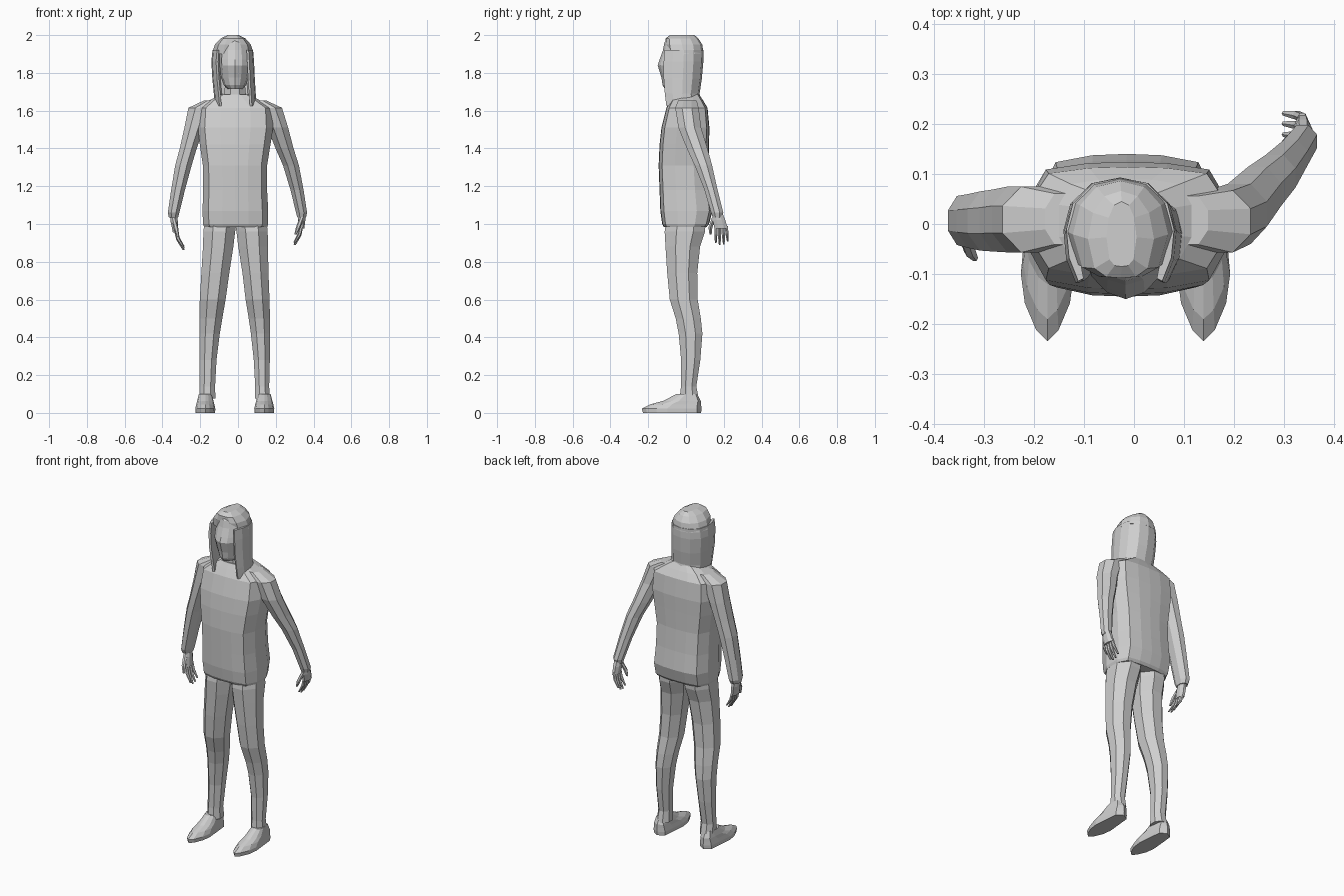
import bpy, bmesh, math
from mathutils import Vector

grey = bpy.data.materials.new("light_grey")
grey.diffuse_color = (0.62, 0.62, 0.62, 1)


def loft(name, rings):
    """Skin a list of equal-length point rings and cap both ends."""
    bm = bmesh.new()
    loops = [[bm.verts.new(p) for p in ring] for ring in rings]
    n = len(loops[0])
    for a, b in zip(loops, loops[1:]):
        for i in range(n):
            j = (i + 1) % n
            bm.faces.new((a[i], a[j], b[j], b[i]))
    bm.faces.new(loops[0][::-1])
    bm.faces.new(loops[-1])
    bmesh.ops.recalc_face_normals(bm, faces=bm.faces)
    mesh = bpy.data.meshes.new(name)
    bm.to_mesh(mesh)
    bm.free()
    mesh.materials.append(grey)
    obj = bpy.data.objects.new(name, mesh)
    bpy.context.collection.objects.link(obj)
    return obj


def mirrored(half):
    """Close a half outline; points on x = 0 are shared."""
    return half + [(-x, y) for x, y in reversed(half) if abs(x) > 1e-6]


def ngon(n, turn=0.0):
    return [(math.cos(2 * math.pi * (i + turn) / n), math.sin(2 * math.pi * (i + turn) / n))
            for i in range(n)]


def stack(name, shape, rows):
    """Rows are z, left x, right x, front y, back y."""
    rings = []
    for z, x0, x1, y0, y1 in rows:
        cx, cy, rx, ry = (x0 + x1) / 2, (y0 + y1) / 2, (x1 - x0) / 2, (y1 - y0) / 2
        rings.append([(cx + rx * x, cy + ry * y, z) for x, y in shape])
    return loft(name, rings)


# Sweater body, from hem to collar
body_shape = mirrored([(0, -1), (.4, -.98), (.82, -.86), (1, -.35),
                       (1, .4), (.82, .88), (.4, .98), (0, 1)])
stack("sweater", body_shape, [
    (0.985, -.180, .155, -.118, .110),
    (1.000, -.185, .160, -.126, .122),
    (1.070, -.188, .160, -.136, .140),
    (1.180, -.184, .154, -.140, .128),
    (1.310, -.186, .154, -.145, .120),
    (1.420, -.202, .172, -.140, .122),
    (1.510, -.212, .186, -.130, .124),
    (1.615, -.205, .180, -.104, .114),
    (1.655, -.150, .115, -.082, .090),
    (1.685, -.092, .060, -.065, .070)])

# Sleeves: one hangs straight, the other swings back
oct8 = ngon(8, .5)
stack("sleeve_left", oct8, [
    (1.655, -.180, -.110, -.045, .065),
    (1.615, -.268, -.130, -.062, .080),
    (1.510, -.288, -.175, -.062, .080),
    (1.400, -.312, -.215, -.060, .074),
    (1.310, -.336, -.242, -.058, .070),
    (1.180, -.357, -.278, -.052, .064),
    (1.060, -.374, -.308, -.046, .060),
    (1.035, -.368, -.315, -.034, .046)])
stack("sleeve_right", oct8, [
    (1.655, .080, .150, -.045, .060),
    (1.615, .105, .238, -.062, .072),
    (1.510, .150, .270, -.045, .085),
    (1.400, .195, .298, .000, .118),
    (1.310, .235, .326, .042, .142),
    (1.180, .275, .350, .095, .170),
    (1.060, .305, .368, .130, .200),
    (1.035, .312, .362, .140, .192)])


# Hands: palm, four fingers and a thumb
def tube(name, path, r):
    rings = []
    for i, (p, s) in enumerate(zip(path, (1, 1, .55))):
        rings.append([(p[0] + r * s * x, p[1] + r * s * y, p[2]) for x, y in ngon(6)])
    return loft(name, rings)


def hand(side, wrist, knuckle, tip, thumb):
    rows = []
    for t, rx, ry in ((0, .020, .030), (.4, .021, .036), (1, .016, .038)):
        c = Vector(wrist).lerp(Vector(knuckle), t)
        rows.append((c.z, c.x - rx, c.x + rx, c.y - ry, c.y + ry))
    stack("palm_" + side, oct8, rows)
    for i, (off, drop) in enumerate(((-.028, .012), (-.010, 0), (.009, .004), (.027, .02))):
        a = Vector(knuckle) + Vector((0, off, .015))
        c = Vector(tip) + Vector((0, off * 1.15, drop))
        b = a.lerp(c, .5) + Vector((-.008 if side == "left" else .008, 0, 0))
        tube(f"finger_{side}_{i + 1}", [a, b, c], .0095)
    base = Vector(wrist) + Vector((0, -.02, -.015))
    end = Vector(thumb)
    tube("thumb_" + side, [base, base.lerp(end, .6) + Vector((0, -.008, 0)), end], .012)


hand("left", (-.342, .005, 1.05), (-.330, -.002, .955), (-.288, -.012, .862), (-.318, -.068, .935))
hand("right", (.338, .168, 1.05), (.336, .186, .975), (.300, .190, .888), (.305, .130, .945))

# Trouser legs
stack("trouser_left", oct8, [
    (1.020, -.184, .000, -.112, .112),
    (0.960, -.190, -.008, -.122, .110),
    (0.880, -.192, -.018, -.116, .082),
    (0.740, -.200, -.040, -.106, .066),
    (0.600, -.208, -.060, -.092, .068),
    (0.500, -.209, -.078, -.060, .084),
    (0.420, -.209, -.092, -.044, .092),
    (0.280, -.207, -.110, -.030, .080),
    (0.140, -.206, -.118, -.030, .058),
    (0.075, -.208, -.116, -.038, .072)])
stack("trouser_right", oct8, [
    (1.020, -.025, .158, -.112, .112),
    (0.960, -.015, .164, -.122, .110),
    (0.880, -.005, .165, -.116, .082),
    (0.740, .018, .167, -.106, .066),
    (0.600, .035, .172, -.092, .068),
    (0.500, .052, .174, -.060, .084),
    (0.420, .064, .174, -.044, .092),
    (0.280, .080, .172, -.030, .080),
    (0.140, .088, .168, -.030, .058),
    (0.075, .086, .172, -.038, .072)])

# Shoes with pointed toes
shoe_shape = mirrored([(0, -1), (.42, -.86), (.85, -.52), (1, -.15), (.85, .4), (.72, .85), (0, 1)])
for side, cx in (("left", -.173), ("right", .139)):
    stack("shoe_" + side, shoe_shape, [
        (z, cx - w, cx + w, front, back) for z, w, front, back in (
            (0, .052, -.228, .080), (.022, .053, -.234, .082),
            (.045, .048, -.190, .080), (.064, .043, -.120, .078), (.100, .034, -.050, .060))])

# Neck and face
face_shape = mirrored([(0, -1), (.45, -.88), (.85, -.58), (1, 0), (.8, .7), (0, 1)])
stack("neck", oct8, [(1.60, -.085, .055, -.065, .06), (1.75, -.072, .040, -.062, .06)])
stack("head", face_shape, [
    (1.715, -.055, .022, -.112, .02),
    (1.735, -.075, .042, -.124, .05),
    (1.775, -.090, .056, -.130, .06),
    (1.840, -.098, .065, -.150, .07),
    (1.870, -.099, .066, -.140, .07),
    (1.920, -.096, .063, -.122, .06),
    (1.960, -.080, .047, -.114, .04),
    (1.985, -.050, .018, -.098, .02)])

# Long hair: an open-fronted shell with a rounded crown
hair_shape = mirrored([(0, 1), (.5, .9), (.88, .5), (1, 0), (.95, -.55), (.78, -1),
                       (.68, -.95), (.78, -.4), (.80, 0), (.62, .5), (0, .75)])
# The shared inner back point closes the horseshoe
outer = [(0, 1), (.5, .9), (.88, .5), (1, 0), (.95, -.55), (.78, -1)]
inner = [(.68, -.95), (.78, -.4), (.80, 0), (.62, .5), (0, .75)]
half = outer + inner
hair_shape = half + [(-x, y) for x, y in reversed(half[1:-1])]
hair = stack("hair_shell", hair_shape, [
    (1.630, -.122, .098, -.104, .078),
    (1.690, -.128, .094, -.112, .072),
    (1.770, -.136, .089, -.118, .084),
    (1.860, -.141, .085, -.118, .092),
    (1.920, -.135, .080, -.114, .092)])
for v in hair.data.vertices:  # strands hang lower at the front than at the nape
    if v.co.z < 1.64:
        v.co.z += .03 if v.co.y > 0 else -.005
crown_shape = mirrored([(0, -1), (.45, -.97), (.8, -.78), (1, -.1), (.85, .5), (.5, .88), (0, 1)])
stack("hair_crown", crown_shape, [
    (1.900, -.139, .083, -.098, .093),
    (1.950, -.122, .068, -.108, .086),
    (1.982, -.092, .040, -.108, .066),
    (2.000, -.055, .005, -.085, .045)])
